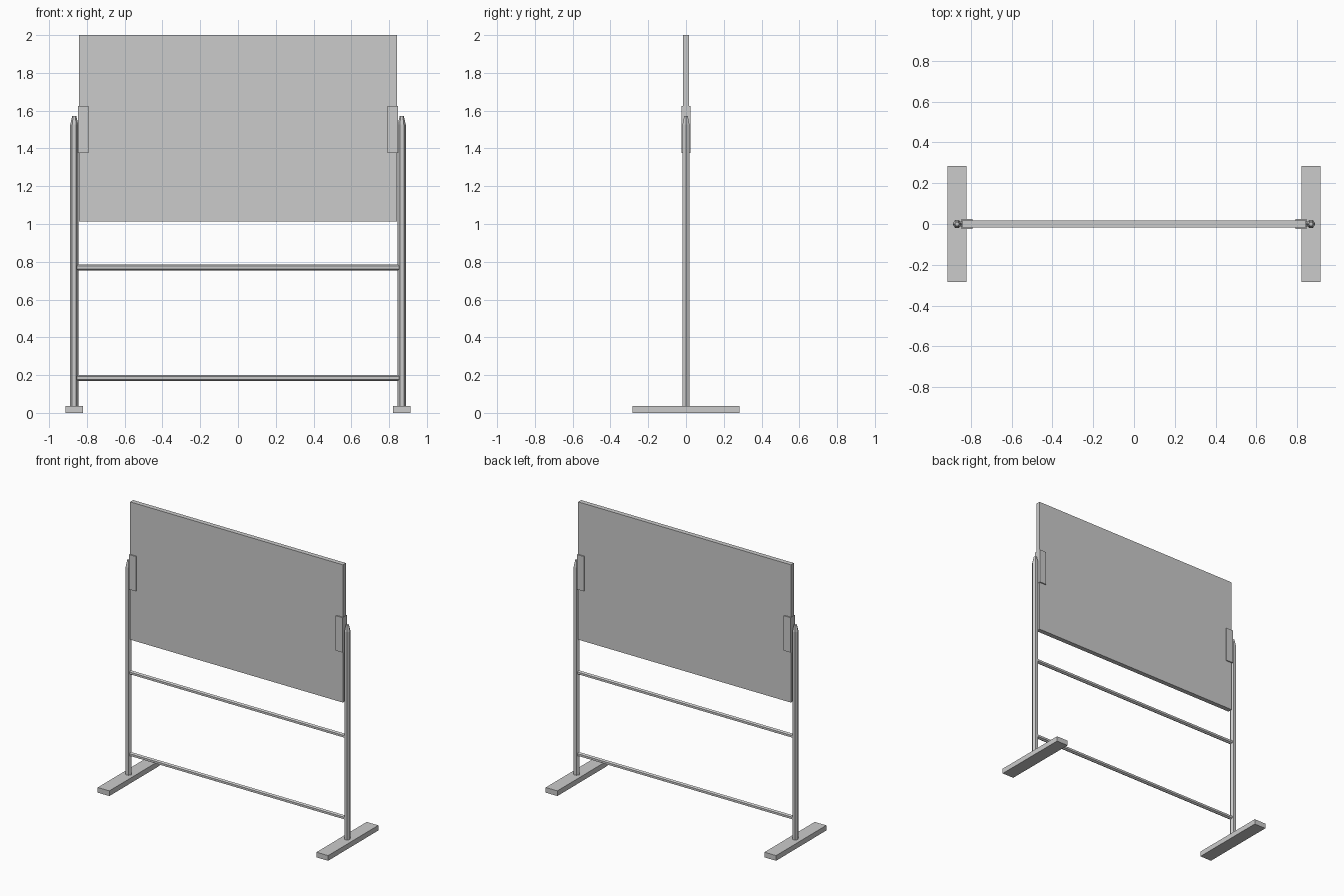
import bpy
import bmesh
import math
from mathutils import Matrix

if "Cube" in bpy.data.objects:
    bpy.data.objects.remove(bpy.data.objects["Cube"])


def make_object(name, bm):
    bmesh.ops.recalc_face_normals(bm, faces=bm.faces)
    mesh = bpy.data.meshes.new(name)
    bm.to_mesh(mesh)
    bm.free()
    obj = bpy.data.objects.new(name, mesh)
    bpy.context.collection.objects.link(obj)
    return obj


def box(name, center, size):
    bm = bmesh.new()
    bmesh.ops.create_cube(bm, size=1, matrix=Matrix.Translation(center) @ Matrix.Diagonal((*size, 1)))
    return make_object(name, bm)


def hex_bar(name, rings, matrix):
    """Six-sided bar through (radius, height) rings, capped at both ends."""
    bm = bmesh.new()
    loops = [[bm.verts.new((r * math.cos(i * math.pi / 3), r * math.sin(i * math.pi / 3), h))
              for i in range(6)] for r, h in rings]
    for a, b in zip(loops, loops[1:]):
        for i in range(6):
            j = (i + 1) % 6
            bm.faces.new((a[i], a[j], b[j], b[i]))
    bm.faces.new(loops[0][::-1])
    bm.faces.new(loops[-1])
    bm.transform(matrix)
    return make_object(name, bm)


# Writing panel
box("board_panel", (0, 0, 1.5065), (1.686, 0.034, 0.987))

for side, sx in (("left", -1), ("right", 1)):
    # Flat foot, post with tapered tip, and pivot clamp around the panel edge
    box(f"{side}_foot", (sx * 0.867, 0, 0.0185), (0.092, 0.568, 0.037))
    hex_bar(f"{side}_post", [(0.0213, 0.03), (0.0213, 1.526), (0.011, 1.571)],
            Matrix.Translation((sx * 0.867, 0, 0)))
    box(f"{side}_clamp", (sx * 0.819, 0, 1.5), (0.054, 0.05, 0.25))

# Cross rails between the posts
for name, z in (("lower_rail", 0.185), ("upper_rail", 0.77)):
    hex_bar(name, [(0.015, -0.852), (0.015, 0.852)],
            Matrix.Translation((0, 0, z)) @ Matrix.Rotation(math.pi / 2, 4, 'Y'))
